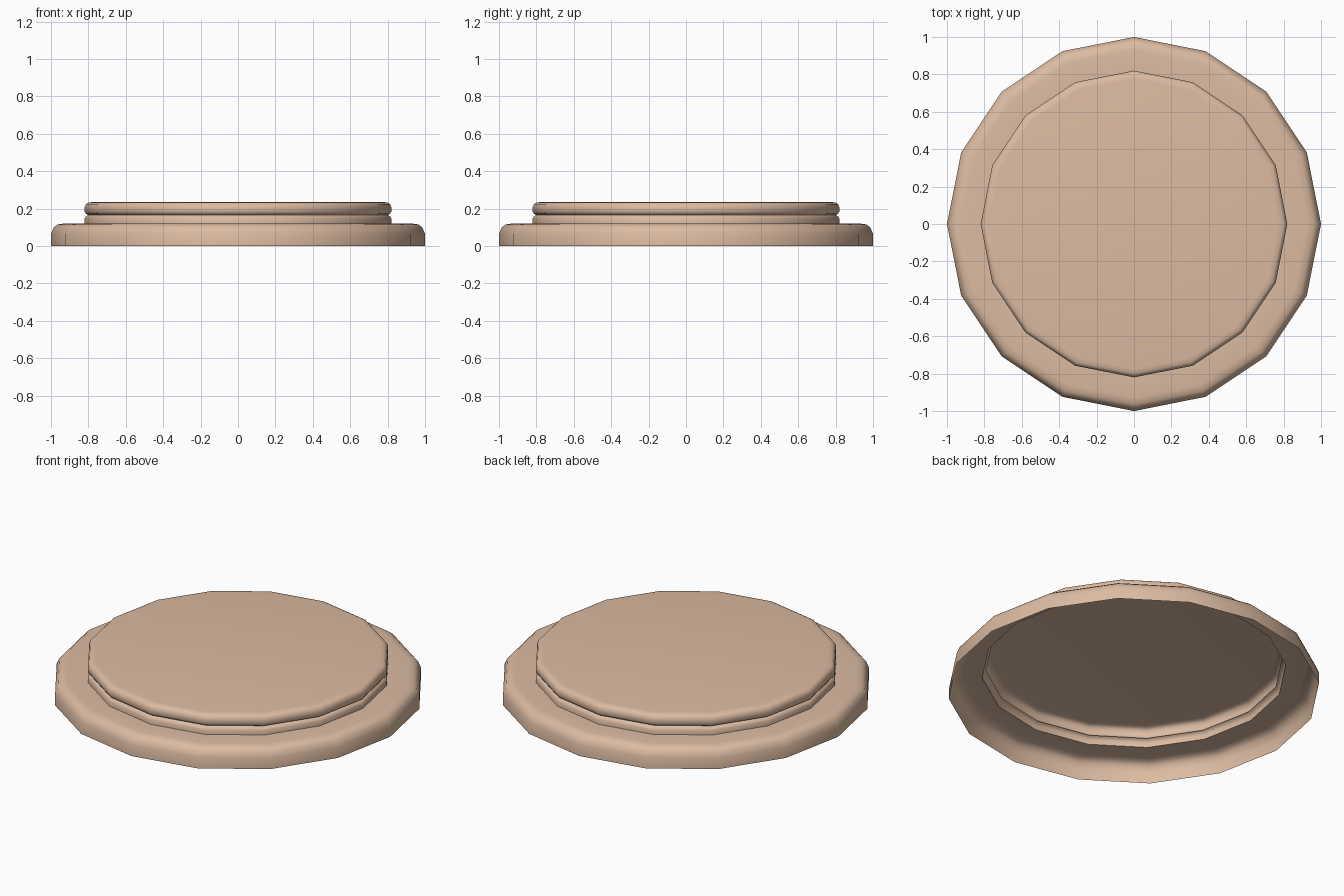
import bpy, bmesh
from math import cos, sin, pi

if "Cube" in bpy.data.objects:
    bpy.data.objects.remove(bpy.data.objects["Cube"])

SIDES = 16

# half profile (radius, height): base wall, rounded shoulder, step, groove, rounded lid
profile = [
    (1.0, 0.0), (1.0, 0.065), (0.985, 0.1), (0.965, 0.115), (0.93, 0.12),
    (0.82, 0.12), (0.82, 0.147), (0.813, 0.158), (0.80, 0.165),
    (0.813, 0.172), (0.82, 0.184), (0.82, 0.207), (0.813, 0.224),
    (0.80, 0.232), (0.775, 0.235),
]

# lathe the profile into an open-bottomed shell
bm = bmesh.new()
rings = [[bm.verts.new((r * cos(2 * pi * i / SIDES), r * sin(2 * pi * i / SIDES), z))
          for i in range(SIDES)] for r, z in profile]
for low, high in zip(rings, rings[1:]):
    for i in range(SIDES):
        j = (i + 1) % SIDES
        bm.faces.new((low[i], low[j], high[j], high[i]))
bm.faces.new(rings[-1])  # flat top

mesh = bpy.data.meshes.new("round_base")
bm.to_mesh(mesh)
bm.free()
base = bpy.data.objects.new("round_base", mesh)
bpy.context.collection.objects.link(base)

# tan material
mat = bpy.data.materials.new("tan")
mat.diffuse_color = (0.72, 0.50, 0.36, 1)
mat.use_nodes = True
mat.node_tree.nodes["Principled BSDF"].inputs["Base Color"].default_value = mat.diffuse_color
mesh.materials.append(mat)

bpy.context.view_layer.objects.active = base
base.select_set(True)
bpy.ops.object.shade_smooth_by_angle(angle=pi / 4)
